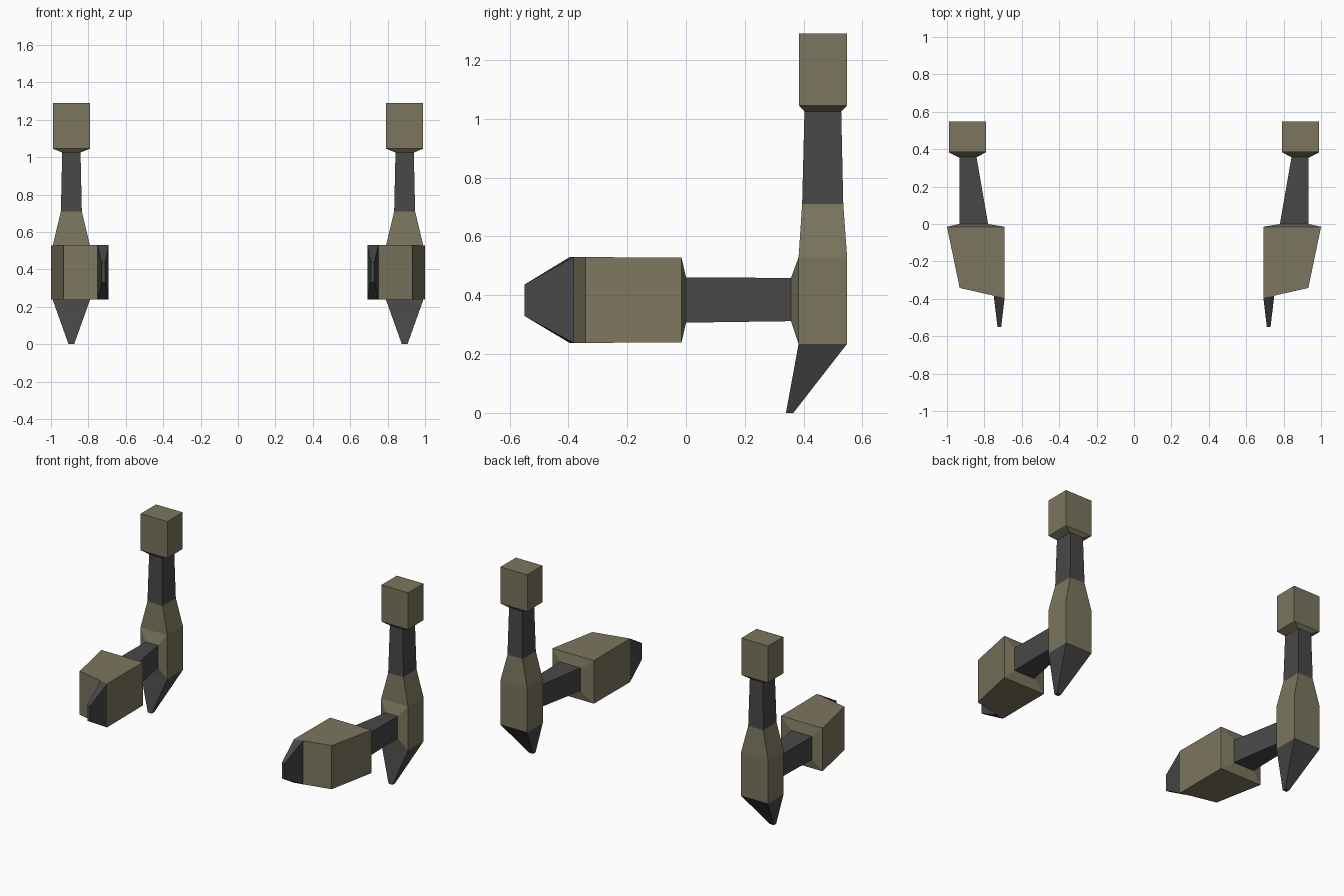
import bpy, bmesh

if "Cube" in bpy.data.objects:
    bpy.data.objects.remove(bpy.data.objects["Cube"])


def material(name, rgb):
    m = bpy.data.materials.new(name)
    m.diffuse_color = (*rgb, 1)
    m.use_nodes = True
    m.node_tree.nodes["Principled BSDF"].inputs["Base Color"].default_value = m.diffuse_color
    return m


OLIVE = material("olive_armour", (0.200, 0.182, 0.112))
DARK = material("dark_metal", (0.064, 0.064, 0.066))


def loft(name, mat, axis, rings, start_cap=False, end_cap=False):
    """Four-sided loft, mirrored over x. Ring: position, x0, x1, b0, b1.
    A position pair gives a slanted ring (at x0, at x1)."""
    bm = bmesh.new()
    loops = []
    for p, x0, x1, b0, b1 in rings:
        p0, p1 = p if isinstance(p, tuple) else (p, p)
        pts = [(x0, p0, b0), (x1, p1, b0), (x1, p1, b1), (x0, p0, b1)]
        if axis == 'z':
            pts = [(x, b, q) for x, q, b in pts]
        loops.append([bm.verts.new(c) for c in pts])
    for a, b in zip(loops, loops[1:]):
        for i in range(4):
            j = (i + 1) % 4
            bm.faces.new((a[i], a[j], b[j], b[i]))
    caps = [bm.faces.new(loops[0]), bm.faces.new(loops[-1])]
    bmesh.ops.recalc_face_normals(bm, faces=bm.faces[:])
    # leave hidden joints open
    hidden = [f for f, keep in zip(caps, (start_cap, end_cap)) if not keep]
    bmesh.ops.delete(bm, geom=hidden, context='FACES_ONLY')
    me = bpy.data.meshes.new(name)
    bm.to_mesh(me)
    bm.free()
    me.materials.append(mat)
    ob = bpy.data.objects.new(name, me)
    bpy.context.collection.objects.link(ob)
    mod = ob.modifiers.new("mirror", 'MIRROR')
    mod.use_axis = (True, False, False)
    mod.use_clip = False
    mod.use_mirror_merge = False
    return ob


# Upright arm: shoulder block, shaft, forearm and spike
loft("upper_block", OLIVE, 'z', [
    (1.29, 0.792, 0.99, 0.385, 0.547),
    (1.045, 0.792, 0.99, 0.385, 0.547),
    (1.025, 0.842, 0.94, 0.403, 0.528)], start_cap=True)
loft("upright_shaft", DARK, 'z', [
    (1.025, 0.842, 0.94, 0.403, 0.528),
    (0.71, 0.835, 0.947, 0.395, 0.535)])
loft("lower_block", OLIVE, 'z', [
    (0.71, 0.835, 0.947, 0.395, 0.535),
    (0.53, 0.792, 0.99, 0.383, 0.548),
    (0.235, 0.792, 0.99, 0.383, 0.548)])
loft("lower_spike", DARK, 'z', [
    (0.235, 0.792, 0.99, 0.383, 0.548),
    (0.0, 0.876, 0.906, 0.34, 0.365)], end_cap=True)

# Forward arm: socket, shaft, slanted block and claw
loft("arm_socket", OLIVE, 'y', [
    (0.383, 0.792, 0.99, 0.235, 0.53),
    (0.357, 0.842, 0.932, 0.312, 0.459)])
loft("forward_shaft", DARK, 'y', [
    (0.357, 0.842, 0.932, 0.312, 0.459),
    (0.0, 0.78, 0.934, 0.307, 0.461)])
loft("front_block", OLIVE, 'y', [
    (0.0, 0.78, 0.934, 0.307, 0.461),
    (-0.015, 0.692, 1.0, 0.24, 0.528),
    ((-0.396, -0.342), 0.692, 0.932, 0.238, 0.53)], end_cap=True)
loft("front_claw", DARK, 'y', [
    ((-0.396, -0.383), 0.692, 0.75, 0.238, 0.53),
    (-0.55, 0.71, 0.73, 0.33, 0.436)], end_cap=True)
